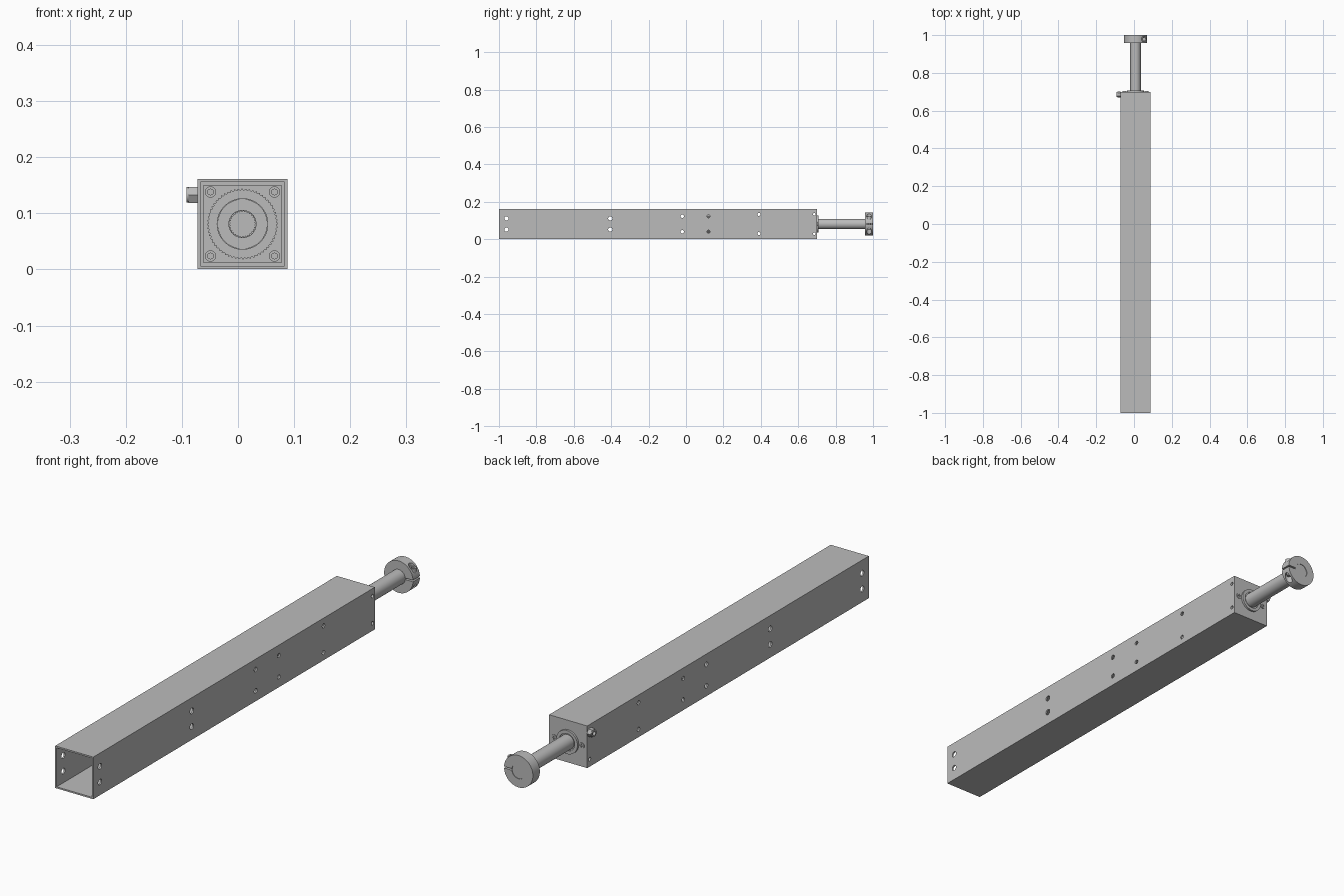
import bpy, bmesh, math
from mathutils import Matrix, Vector

if "Cube" in bpy.data.objects:
    bpy.data.objects.remove(bpy.data.objects["Cube"])

CX, CZ = 0.008, 0.081      # common axis of tube and rod
HALF = 0.0805              # half width of the square tube
BACK = 0.7                 # back end of the tube

steel = bpy.data.materials.new("grey_steel")
steel.use_nodes = True
steel.diffuse_color = (0.5, 0.5, 0.5, 1)
steel.node_tree.nodes["Principled BSDF"].inputs["Base Color"].default_value = (0.5, 0.5, 0.5, 1)


def finish(bm, name, smooth=True):
    bmesh.ops.recalc_face_normals(bm, faces=bm.faces)
    mesh = bpy.data.meshes.new(name)
    bm.to_mesh(mesh)
    bm.free()
    mesh.materials.append(steel)
    obj = bpy.data.objects.new(name, mesh)
    bpy.context.collection.objects.link(obj)
    if smooth:
        bpy.ops.object.select_all(action='DESELECT')
        obj.select_set(True)
        bpy.context.view_layer.objects.active = obj
        bpy.ops.object.shade_smooth_by_angle(angle=math.radians(30))
    return obj


def add_cyl(bm, start, end, r, seg=32):
    a, b = Vector(start), Vector(end)
    turn = (b - a).to_track_quat('Z', 'Y').to_matrix().to_4x4()
    bmesh.ops.create_cone(bm, cap_ends=True, segments=seg, radius1=r, radius2=r,
                          depth=(b - a).length,
                          matrix=Matrix.Translation((a + b) / 2) @ turn)


def add_box(bm, lo, hi):
    lo, hi = Vector(lo), Vector(hi)
    bmesh.ops.create_cube(bm, size=1, matrix=Matrix.Translation((lo + hi) / 2)
                          @ Matrix.Diagonal((*(hi - lo), 1)))


def axial(name, y0, y1, r, seg=48, dx=0, dz=0):
    bm = bmesh.new()
    add_cyl(bm, (CX + dx, y0, CZ + dz), (CX + dx, y1, CZ + dz), r, seg)
    return finish(bm, name)


def block(name, y0, y1, half):
    bm = bmesh.new()
    add_box(bm, (CX - half, y0, CZ - half), (CX + half, y1, CZ + half))
    return finish(bm, name, False)


def ring(name, y0, y1, outer, inner, seg=48):
    """Ring along y; outer and inner give the radius at each step round it."""
    bm = bmesh.new()
    loops = []
    for y, radius in ((y0, outer), (y1, outer), (y1, inner), (y0, inner)):
        loops.append([bm.verts.new((CX + radius(i) * math.cos(math.tau * i / seg), y,
                                    CZ + radius(i) * math.sin(math.tau * i / seg)))
                      for i in range(seg)])
    for k in range(4):
        a, b = loops[k], loops[(k + 1) % 4]
        for i in range(seg):
            j = (i + 1) % seg
            bm.faces.new((a[i], a[j], b[j], b[i]))
    return finish(bm, name)


def cut(obj, bm):
    cutter = finish(bm, "cutter", False)
    cutter.hide_render = True
    mod = obj.modifiers.new("cut", 'BOOLEAN')
    mod.operation, mod.solver, mod.object = 'DIFFERENCE', 'EXACT', cutter
    bpy.ops.object.select_all(action='DESELECT')
    bpy.context.view_layer.objects.active = obj
    obj.select_set(True)
    bpy.ops.object.modifier_apply(modifier=mod.name)
    bpy.data.objects.remove(cutter)
    bpy.ops.object.shade_smooth_by_angle(angle=math.radians(30))


# Square tube, hollow, with pairs of holes through both side walls
def side_holes(rows):
    bm = bmesh.new()
    for y, dz, r in rows:
        for s in (-1, 1):
            add_cyl(bm, (CX - 0.2, y, CZ + s * dz), (CX + 0.2, y, CZ + s * dz), r, 24)
    return bm


tube = block("square_tube", -1, BACK, HALF)
bore = bmesh.new()
inner = HALF - 0.006
add_box(bore, (CX - inner, -1.1, CZ - inner), (CX + inner, BACK + 0.1, CZ + inner))
cut(tube, bore)
end_row = (0.685, 0.052, 0.007)
cut(tube, side_holes([(-0.96, 0.03, 0.011), (-0.405, 0.03, 0.011), (-0.02, 0.041, 0.009),
                      (0.12, 0.041, 0.008), (0.39, 0.051, 0.008), end_row]))

# End cap closing the back of the tube
cap = block("end_cap", 0.672, BACK, inner)
cut(cap, side_holes([end_row]))
block("cap_shoulder", 0.65, 0.672, inner - 0.005)
for sx in (-1, 1):
    for sz in (-1, 1):
        bolt = axial("corner_bolt", 0.638, 0.651, 0.01, 20, sx * 0.057, sz * 0.057)
        socket = bmesh.new()
        x, z = CX + sx * 0.057, CZ + sz * 0.057
        add_cyl(socket, (x, 0.63, z), (x, 0.644, z), 0.0055, 6)
        cut(bolt, socket)

# Boss round the rod and two cap screws with cross slots
ring("rod_boss", 0.695, 0.708, lambda i: 0.045, lambda i: 0.033)
ring("rod_seal", 0.695, 0.704, lambda i: 0.034, lambda i: 0.027)
for s in (-1, 1):
    screw = axial("cap_screw", 0.695, 0.703, 0.011, 24, s * 0.058)
    slots = bmesh.new()
    x = CX + s * 0.058
    add_box(slots, (x - 0.007, 0.7, CZ - 0.0015), (x + 0.007, 0.71, CZ + 0.0015))
    cut(screw, slots)
    slots = bmesh.new()
    add_box(slots, (x - 0.0015, 0.7, CZ - 0.007), (x + 0.0015, 0.71, CZ + 0.007))
    cut(screw, slots)

# Cylinder and toothed piston inside the tube
axial("inner_cylinder", 0.15, 0.66, 0.044)
ring("toothed_ring", 0.07, 0.17, lambda i: 0.063 if i % 4 < 2 else 0.0605,
     lambda i: 0.045, 240)
axial("piston_face", 0.08, 0.16, 0.0445)
ring("toothed_collet", 0.07, 0.09, lambda i: 0.025,
     lambda i: 0.0235 if i % 4 < 2 else 0.0215, 120)

# Rod
axial("rod", 0.66, 0.998, 0.028)

# Clamp collar with a slit, screw pockets and a clamp screw on the left
Y0, Y1, R = 0.958, 1.0, 0.061
collar = ring("clamp_collar", Y0, Y1, lambda i: R, lambda i: 0.0282, 64)
slit = bmesh.new()
add_box(slit, (CX + 0.02, Y0 - 0.1, CZ - 0.003), (CX + 0.1, Y1 + 0.1, CZ + 0.003))
cut(collar, slit)
mid, sx = (Y0 + Y1) / 2, CX + 0.044
pockets = bmesh.new()
for s in (-1, 1):
    add_cyl(pockets, (sx, mid, CZ + s * 0.02), (sx, mid, CZ + s * 0.1), 0.0135, 24)
cut(collar, pockets)
bm = bmesh.new()
add_cyl(bm, (sx, mid, CZ - 0.03), (sx, mid, CZ + 0.021), 0.007, 20)
finish(bm, "clamp_screw")
bm = bmesh.new()
add_cyl(bm, (sx + 0.001, mid, CZ + 0.019), (sx + 0.001, mid, CZ + 0.04), 0.0125, 24)
head = finish(bm, "clamp_screw_head")
socket = bmesh.new()
add_cyl(socket, (sx + 0.001, mid, CZ + 0.032), (sx + 0.001, mid, CZ + 0.06), 0.007, 6)
cut(head, socket)

# Hollow hex port fitting on the right side near the back
py, pz, wall = 0.685, CZ + 0.052, CX - HALF
bm = bmesh.new()
add_cyl(bm, (wall - 0.016, py, pz), (wall + 0.002, py, pz), 0.0165, 6)
bmesh.ops.rotate(bm, verts=bm.verts, cent=(wall, py, pz),
                 matrix=Matrix.Rotation(math.radians(30), 3, 'X'))
fitting = finish(bm, "port_fitting", False)
hole = bmesh.new()
add_cyl(hole, (wall - 0.1, py, pz), (wall + 0.1, py, pz), 0.008, 24)
cut(fitting, hole)
bm = bmesh.new()
add_cyl(bm, (wall - 0.0195, py, pz), (wall - 0.003, py, pz), 0.0135, 24)
lip = finish(bm, "port_lip")
hole = bmesh.new()
add_cyl(hole, (wall - 0.1, py, pz), (wall + 0.1, py, pz), 0.008, 24)
cut(lip, hole)
